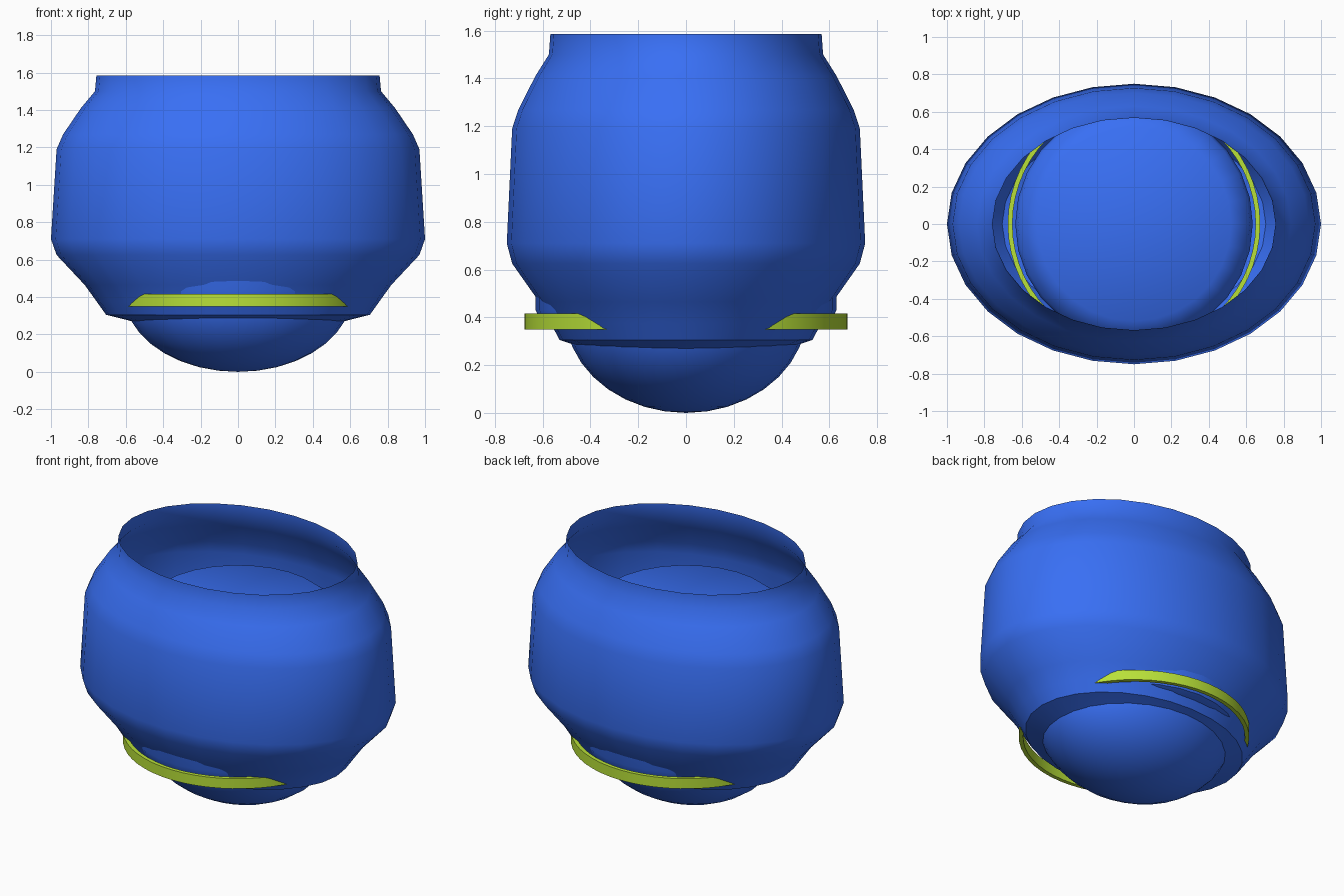
import bpy, bmesh
from math import cos, sin, pi, radians

if "Cube" in bpy.data.objects:
    bpy.data.objects.remove(bpy.data.objects["Cube"])

SEGMENTS = 28

def material(name, colour):
    m = bpy.data.materials.new(name)
    m.diffuse_color = (*colour, 1)
    m.use_nodes = True
    m.node_tree.nodes["Principled BSDF"].inputs["Base Color"].default_value = m.diffuse_color
    return m

blue = material("blue", (0.04, 0.16, 0.91))
green = material("lime", (0.48, 0.75, 0.04))

def lathe(name, profile, mat, squash=1.0, closed=False, n=SEGMENTS):
    """Spin a (radius, z) profile round z; squash flattens it along y."""
    bm = bmesh.new()
    rings = []
    for r, z in profile:
        if r == 0:
            rings.append([bm.verts.new((0, 0, z))] * n)
        else:
            rings.append([bm.verts.new((r * cos(2 * pi * i / n),
                                        r * squash * sin(2 * pi * i / n), z))
                          for i in range(n)])
    pairs = list(zip(rings, rings[1:]))
    if closed:
        pairs.append((rings[-1], rings[0]))
    for a, b in pairs:
        for i in range(n):
            j = (i + 1) % n
            corners = list(dict.fromkeys((a[i], a[j], b[j], b[i])))
            bm.faces.new(corners)
    if profile[0][0] == 0 or closed:
        bmesh.ops.recalc_face_normals(bm, faces=bm.faces)
    mesh = bpy.data.meshes.new(name)
    bm.to_mesh(mesh)
    bm.free()
    mesh.materials.append(mat)
    ob = bpy.data.objects.new(name, mesh)
    bpy.context.collection.objects.link(ob)
    bpy.ops.object.select_all(action='DESELECT')
    ob.select_set(True)
    bpy.context.view_layer.objects.active = ob
    bpy.ops.object.shade_smooth_by_angle(angle=radians(40))
    return ob

# Oval outer shell, open at the top
lathe("outer_shell", [(0.50, 0.25), (0.585, 0.275), (0.705, 0.305), (0.755, 0.375),
                      (0.82, 0.465), (0.97, 0.625), (1.0, 0.71), (0.97, 1.19),
                      (0.935, 1.27), (0.84, 1.41), (0.765, 1.50), (0.757, 1.585)],
      blue, squash=0.75)

# Round core inside the shell, its flat top seen through the opening
lathe("inner_core", [(0, 0.34), (0.52, 0.34), (0.60, 0.37), (0.63, 0.43), (0.635, 1.10),
                     (0.62, 1.16), (0.52, 1.24), (0, 1.24)], blue)

# Rounded bottom dome
dome = [(0.61 * sin(radians(a)) if a else 0, 0.42 - 0.42 * cos(radians(a)))
        for a in range(0, 91, 10)]
lathe("bottom_dome", dome, blue, squash=0.83)

# Thin round band that breaks through the shell front and back
lathe("lime_band", [(0.65, 0.35), (0.675, 0.35), (0.675, 0.415), (0.65, 0.415)],
      green, closed=True, n=56)
